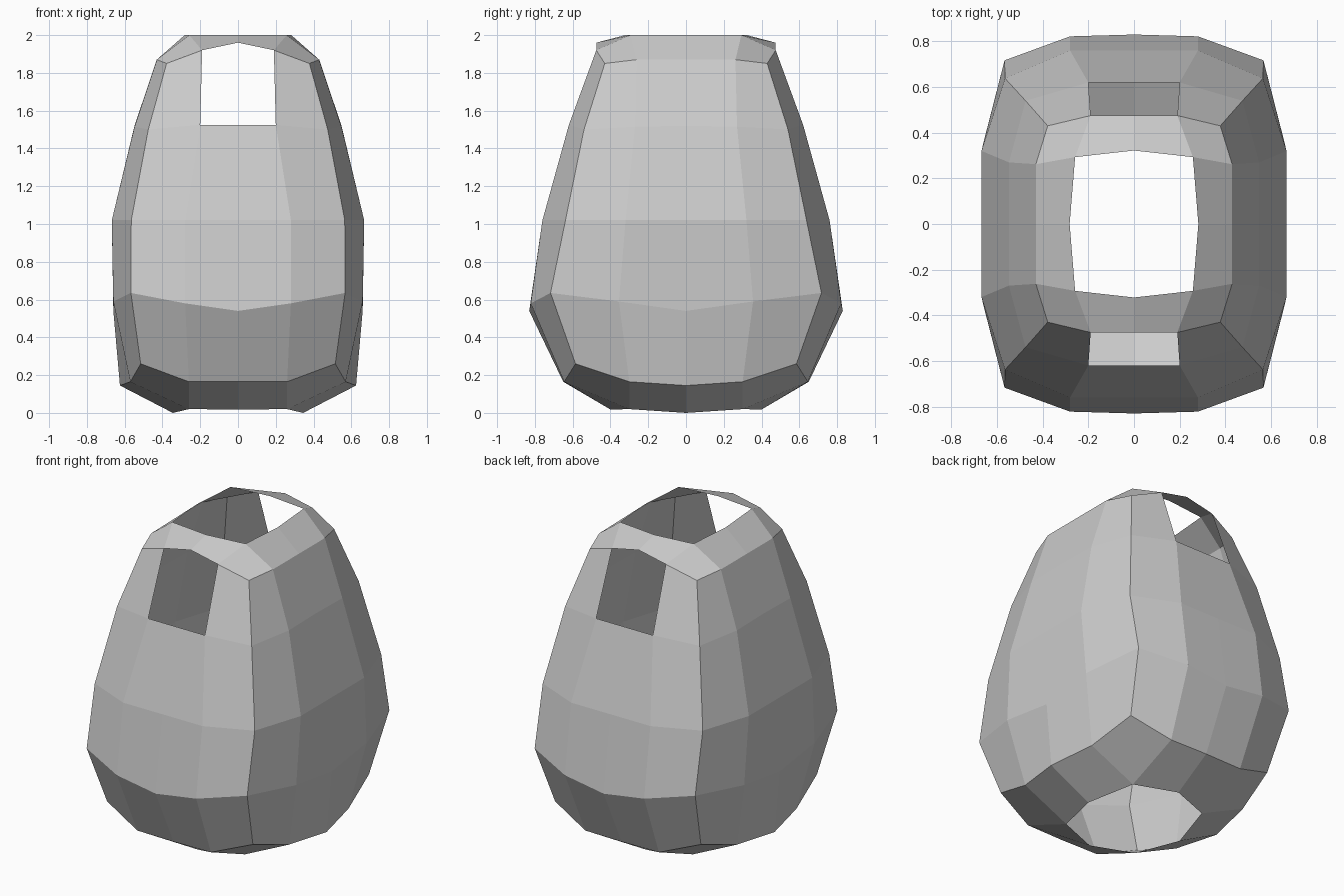
import bpy

if "Cube" in bpy.data.objects:
    bpy.data.objects.remove(bpy.data.objects["Cube"])

# One quarter of the shell: rows bottom to top, each row runs
# front centre, front quarter, corner, side quarter, side centre (x, depth, z)
rows = [
    [(0, .65, .165), (.26, .645, .165), (.515, .585, .26), (.57, .30, .165), (.625, 0, .145)],
    [(0, .83, .54), (.28, .822, .58), (.567, .717, .635), (.66, .355, .59), (.66, 0, .54)],
    [(0, .76, 1.02), (.28, .76, 1.02), (.565, .638, 1.02), (.668, .32, 1.02), (.668, 0, 1.02)],
    [(0, .62, 1.525), (.20, .62, 1.525), (.475, .54, 1.50), (.548, .27, 1.515), (.548, 0, 1.52)],
    [(0, .475, 1.96), (.19, .475, 1.92), (.378, .43, 1.85), (.43, .262, 1.87), (.43, 0, 1.87)],
]
# Rims of the bottom and top openings: front centre, corner, side centre
bottom_rim = [(0, .40, .018), (.26, .30, .02), (.345, 0, .0)]
top_rim = [(0, .322, 2), (.258, .293, 2), (.282, 0, 2)]

verts = [p for row in rows for p in row]
low, high = len(verts), len(verts) + 3
verts = [(x, -y, z) for x, y, z in verts + bottom_rim + top_rim]

# Walls, leaving out the front (and mirrored back) window
faces = []
for r in range(4):
    for c in range(4):
        if (r, c) != (3, 0):
            a = r * 5 + c
            faces.append((a, a + 1, a + 6, a + 5))


# Band that closes in from the wall edge to an opening
def rim_faces(edge, rim):
    return [(edge, edge + 1, rim + 1, rim),
            (edge + 1, edge + 2, edge + 3, rim + 1),
            (edge + 3, edge + 4, rim + 2, rim + 1)]


faces += rim_faces(20, high)
faces += [f[::-1] for f in rim_faces(0, low)]

mesh = bpy.data.meshes.new("hollow_shell")
mesh.from_pydata(verts, [], faces)
mesh.update()
shell = bpy.data.objects.new("hollow_shell", mesh)
bpy.context.collection.objects.link(shell)

# Mirror left-right and front-back
mirror = shell.modifiers.new("mirror", 'MIRROR')
mirror.use_axis = (True, True, False)
